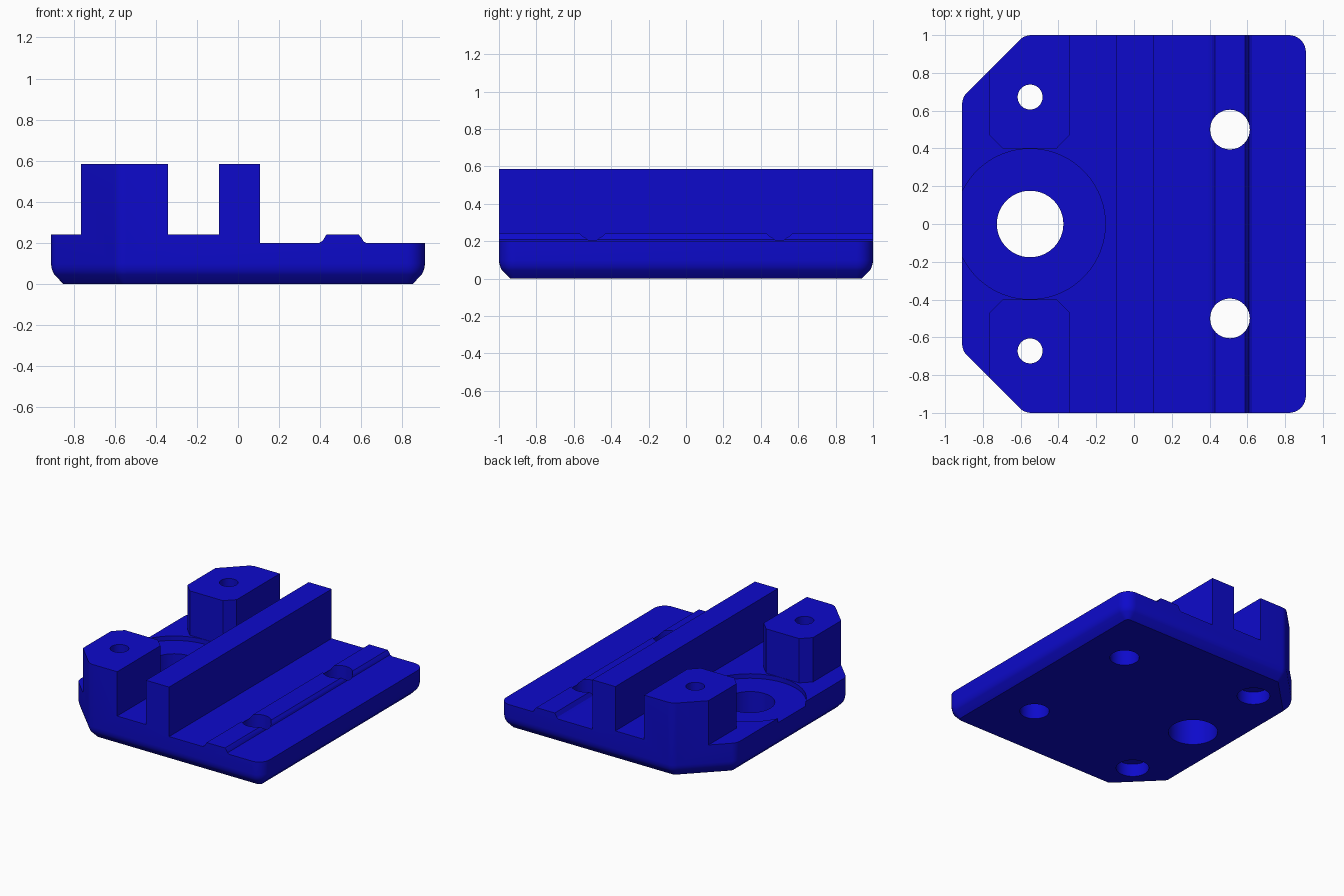
import bpy, bmesh, math

if "Cube" in bpy.data.objects:
    bpy.data.objects.remove(bpy.data.objects["Cube"])

blue = bpy.data.materials.new("deep blue")
blue.diffuse_color = (0.004, 0.003, 0.6, 1)
blue.use_nodes = True
blue.node_tree.nodes["Principled BSDF"].inputs["Base Color"].default_value = blue.diffuse_color


def loft(name, rings):
    """Closed solid from a stack of equal-length point rings."""
    bm = bmesh.new()
    loops = [[bm.verts.new(p) for p in ring] for ring in rings]
    n = len(loops[0])
    for a, b in zip(loops, loops[1:]):
        for i in range(n):
            j = (i + 1) % n
            bm.faces.new((a[i], a[j], b[j], b[i]))
    bm.faces.new(loops[0][::-1])
    bm.faces.new(loops[-1])
    bmesh.ops.recalc_face_normals(bm, faces=bm.faces)
    mesh = bpy.data.meshes.new(name)
    bm.to_mesh(mesh)
    bm.free()
    mesh.materials.append(blue)
    ob = bpy.data.objects.new(name, mesh)
    bpy.context.collection.objects.link(ob)
    return ob


def prism(name, pts, z0, z1):
    return loft(name, [[(x, y, z) for x, y in pts] for z in (z0, z1)])


def cylinder(name, x, y, r, z0, z1, n=64):
    pts = [(x + r * math.cos(math.tau * i / n), y + r * math.sin(math.tau * i / n))
           for i in range(n)]
    return prism(name, pts, z0, z1)


def combine(ob, other, operation):
    """Apply a boolean and remove the helper."""
    mod = ob.modifiers.new("boolean", 'BOOLEAN')
    mod.operation = operation
    mod.solver = 'EXACT'
    mod.object = other
    bpy.context.view_layer.objects.active = ob
    bpy.ops.object.modifier_apply(modifier=mod.name)
    bpy.data.objects.remove(other)


# Cross-section: deck, rail, lower deck and low ridge, run along y
section = [(-1.2, -0.2), (1.2, -0.2), (1.2, 0.20), (0.625, 0.20), (0.61, 0.208),
           (0.605, 0.22), (0.588, 0.24), (0.43, 0.24), (0.412, 0.21), (0.395, 0.20),
           (0.107, 0.20), (0.107, 0.585), (-0.092, 0.585), (-0.092, 0.24), (-1.2, 0.24)]
plate = loft("mounting_plate", [[(x, y, z) for x, z in section] for y in (-1.2, 1.2)])

# Posts with clipped inner corners
for s in (1, -1):
    post = [(-0.765, 1.1), (-0.765, 0.47), (-0.695, 0.40),
            (-0.41, 0.40), (-0.34, 0.47), (-0.34, 1.1)]
    combine(plate, prism("post", [(x, s * y) for x, y in post], 0.1, 0.585), 'UNION')

# Outer envelope: rounded corners, two cut corners, eased bottom edge
R = 0.09
corners = [(0.82, 0.91, 0, 90), (-0.543, 0.91, 90, 135), (-0.82, 0.633, 135, 180),
           (-0.82, -0.633, 180, 225), (-0.543, -0.91, 225, 270), (0.82, -0.91, 270, 360)]
rings = []
for z, inset in ((0, 0.06), (0.045, 0.016), (0.06, 0.008), (0.08, 0.002), (0.10, 0), (0.8, 0)):
    ring = []
    for cx, cy, a0, a1 in corners:
        for i in range(9):
            a = math.radians(a0 + (a1 - a0) * i / 8)
            ring.append((cx + (R - inset) * math.cos(a), cy + (R - inset) * math.sin(a), z))
    rings.append(ring)
combine(plate, loft("envelope", rings), 'INTERSECT')

# Round recess and centre hole
combine(plate, cylinder("recess", -0.55, 0, 0.398, 0.205, 0.5, 96), 'DIFFERENCE')
combine(plate, cylinder("centre_hole", -0.55, 0, 0.176, -0.2, 0.9), 'DIFFERENCE')

# Ridge holes, post holes and their counterbores underneath
for s in (1, -1):
    combine(plate, cylinder("ridge_hole", 0.508, s * 0.5, 0.105, -0.2, 0.9), 'DIFFERENCE')
    combine(plate, cylinder("post_hole", -0.55, s * 0.672, 0.066, -0.2, 0.9), 'DIFFERENCE')
    combine(plate, cylinder("counterbore", -0.55, s * 0.672, 0.117, -0.2, 0.10), 'DIFFERENCE')

bpy.ops.object.select_all(action='DESELECT')
plate.select_set(True)
bpy.context.view_layer.objects.active = plate
bpy.ops.object.shade_smooth_by_angle(angle=math.radians(25))
